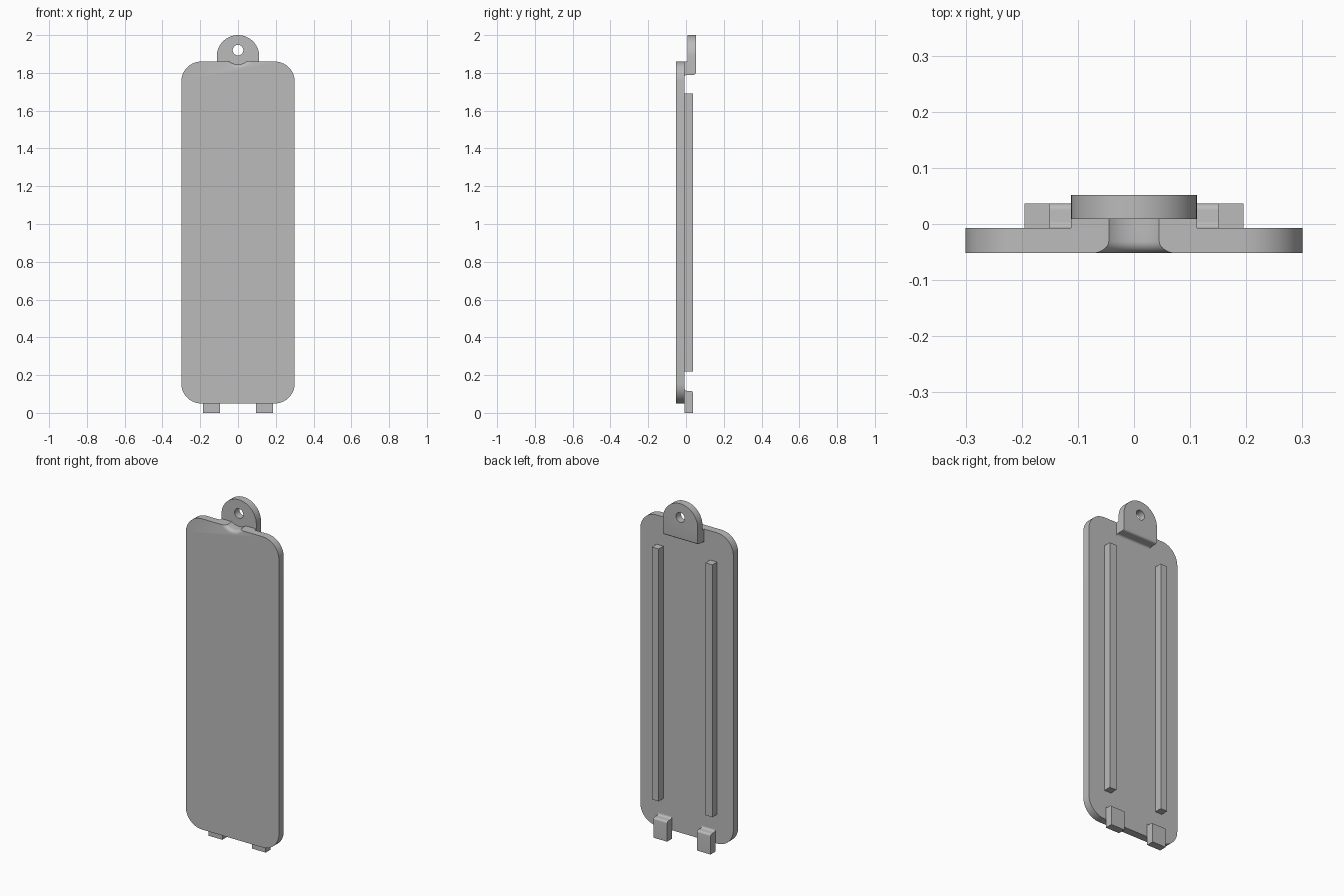
import bpy, bmesh
from math import sin, cos, pi, radians
from mathutils import Vector, Matrix

if "Cube" in bpy.data.objects:
    bpy.data.objects.remove(bpy.data.objects["Cube"])

grey = bpy.data.materials.new("plain grey")
grey.use_nodes = True
colour = (0.5, 0.5, 0.5, 1)
grey.diffuse_color = colour
grey.node_tree.nodes["Principled BSDF"].inputs["Base Color"].default_value = colour

FRONT, BACK = -0.052, -0.0075      # cover sheet
RAIL_BACK = 0.0365
TAB_FRONT, TAB_BACK = 0.0085, 0.052
HOLE_Z = 1.92


def arc(cx, cy, r, start, end, steps=10):
    angles = [radians(start + (end - start) * i / steps) for i in range(steps + 1)]
    return [(cx + r * cos(a), cy + r * sin(a)) for a in angles]


def finish(bm, name):
    bmesh.ops.recalc_face_normals(bm, faces=bm.faces)
    mesh = bpy.data.meshes.new(name)
    bm.to_mesh(mesh)
    bm.free()
    mesh.materials.append(grey)
    ob = bpy.data.objects.new(name, mesh)
    bpy.context.collection.objects.link(ob)
    return ob


def prism(name, outline, axis, lo, hi):
    """Extrude an outline along x (outline is y, z) or y (outline is x, z)."""
    place = (lambda a, b: (lo, a, b)) if axis == "x" else (lambda a, b: (a, lo, b))
    bm = bmesh.new()
    face = bm.faces.new([bm.verts.new(place(a, b)) for a, b in outline])
    new = bmesh.ops.extrude_face_region(bm, geom=[face])["geom"]
    shift = Vector((hi - lo, 0, 0) if axis == "x" else (0, hi - lo, 0))
    bmesh.ops.translate(bm, vec=shift, verts=[v for v in new if isinstance(v, bmesh.types.BMVert)])
    return finish(bm, name)


def boolean(ob, tool, operation):
    mod = ob.modifiers.new("cut", "BOOLEAN")
    mod.object, mod.operation, mod.solver = tool, operation, "EXACT"
    bpy.context.view_layer.objects.active = ob
    bpy.ops.object.modifier_apply(modifier=mod.name)


def lathe(name, profile):
    """Spin (radius, y) points around the screw axis."""
    bm = bmesh.new()
    verts = [bm.verts.new((r, y, HOLE_Z)) for r, y in profile]
    edges = [bm.edges.new(pair) for pair in zip(verts, verts[1:])]
    bmesh.ops.spin(bm, geom=verts + edges, cent=(0, 0, HOLE_Z), axis=(0, 1, 0),
                   angle=2 * pi, steps=96, use_merge=True)
    bmesh.ops.remove_doubles(bm, verts=bm.verts, dist=1e-5)
    return finish(bm, name)


# Cover sheet with rounded corners
R, W, LOW, HIGH = 0.105, 0.3, 0.05, 1.86
outline = (arc(W - R, HIGH - R, R, 0, 90) + arc(R - W, HIGH - R, R, 90, 180)
           + arc(R - W, LOW + R, R, 180, 270) + arc(W - R, LOW + R, R, 270, 360))
cover = prism("cover_sheet", outline, "y", FRONT, BACK)

# Screw tab: stepped side section trimmed to an arch
f = 0.012
section = ([(BACK, HIGH), (TAB_FRONT, HIGH), (TAB_FRONT, 2.1), (TAB_BACK, 2.1)]
           + arc(TAB_BACK - f, 1.79 + f, f, 0, -90, 6)
           + arc(BACK + f, 1.79 - f, f, 90, 180, 6))
tab = prism("screw_tab", section, "x", -0.15, 0.15)
arch = prism("arch_trim", [(-0.112, 1.7), (0.112, 1.7)] + arc(0, 1.888, 0.112, 0, 180, 32),
             "y", -0.1, 0.1)
boolean(tab, arch, "INTERSECT")

# Screw hole and flared driver notch
hole = lathe("hole_cutter", [(0, -0.1), (0.028, -0.1), (0.028, 0.1), (0, 0.1)])
boolean(tab, hole, "DIFFERENCE")
flare = [(0.096 - 0.021 * cos(t), -0.031 - 0.021 * sin(t))
         for t in [radians(10 * i) for i in range(9)]]
notch = lathe("notch_cutter", [(0, TAB_FRONT), (0.075, TAB_FRONT)] + flare
              + [(0.096, -0.0525), (0.096, -0.08), (0, -0.08)])
boolean(tab, notch, "DIFFERENCE")
boolean(cover, notch, "DIFFERENCE")

# Stiffening rails and bottom clips
parts = [cover, tab]
clip = ([(BACK, 0), (RAIL_BACK, 0)] + arc(RAIL_BACK - f, 0.117 - f, f, 0, 90, 6)
        + arc(BACK + f, 0.117 + f, f, 270, 180, 6))
rail = [(BACK, 0.22), (RAIL_BACK, 0.22), (RAIL_BACK, 1.69), (BACK, 1.69)]
for side, s in (("left", 1), ("right", -1)):
    parts.append(prism(side + "_rail", rail, "x", s * 0.151, s * 0.195))
    parts.append(prism(side + "_clip", clip, "x", s * 0.096, s * 0.184))

for helper in (arch, hole, notch):
    bpy.data.objects.remove(helper)

# Smooth the rounded faces and keep the edges crisp
bpy.ops.object.select_all(action="DESELECT")
for ob in parts:
    ob.select_set(True)
bpy.context.view_layer.objects.active = cover
bpy.ops.object.shade_smooth_by_angle(angle=radians(30))
